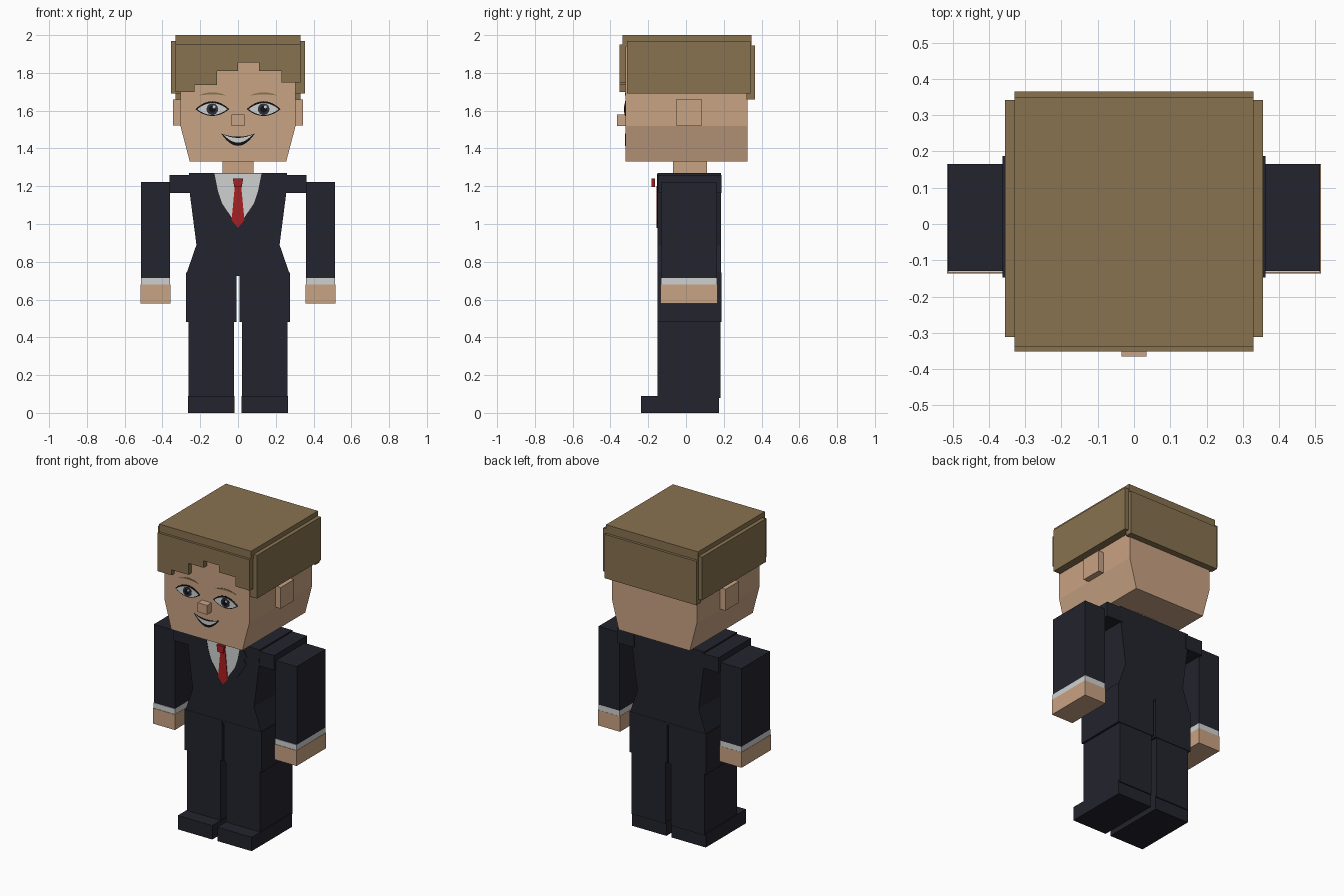
import bpy, bmesh, math

old = bpy.data.objects.get("Cube")
if old:
    bpy.data.objects.remove(old, do_unlink=True)


def material(name, r, g, b):
    lin = [((c / 255 + 0.055) / 1.055) ** 2.4 if c > 10 else c / 3294 for c in (r, g, b)]
    m = bpy.data.materials.new(name)
    m.use_nodes = True
    m.diffuse_color = (*lin, 1)
    bsdf = m.node_tree.nodes["Principled BSDF"]
    bsdf.inputs["Base Color"].default_value = (*lin, 1)
    bsdf.inputs["Roughness"].default_value = 0.8
    return m


SKIN = material("skin", 201, 163, 132)
HAIR = material("brown hair", 136, 114, 80)
SUIT = material("navy suit", 35, 35, 46)
WHITE = material("white cloth", 207, 209, 208)
RED = material("red tie", 168, 30, 32)
BLACK = material("black", 16, 15, 18)
IRIS = material("dark iris", 46, 48, 60)


def prism(name, outline, y0, y1, mat):
    """Extrude an x-z outline from y0 to y1."""
    bm = bmesh.new()
    front = [bm.verts.new((x, y0, z)) for x, z in outline]
    back = [bm.verts.new((x, y1, z)) for x, z in outline]
    n = len(outline)
    bm.faces.new(front)
    bm.faces.new(back[::-1])
    for i in range(n):
        j = (i + 1) % n
        bm.faces.new((front[j], front[i], back[i], back[j]))
    bmesh.ops.recalc_face_normals(bm, faces=bm.faces)
    mesh = bpy.data.meshes.new(name)
    bm.to_mesh(mesh)
    bm.free()
    mesh.materials.append(mat)
    ob = bpy.data.objects.new(name, mesh)
    bpy.context.collection.objects.link(ob)
    return ob


def box(name, x0, x1, y0, y1, z0, z1, mat):
    return prism(name, [(x0, z0), (x1, z0), (x1, z1), (x0, z1)], y0, y1, mat)


def symmetric(half):
    """Complete a right-hand outline with its mirror image."""
    return half + [(-x, z) for x, z in reversed(half) if x > 0]


def arc_band(cx, cz, w, top, bottom, n=12):
    """Shape between two parabolic arcs that share their end points."""
    ts = [-1 + 2 * i / n for i in range(n + 1)]
    low = [(cx + w * t, cz + bottom * (1 - t * t)) for t in ts]
    high = [(cx + w * t, cz + top * (1 - t * t)) for t in ts[1:-1]]
    return low + high[::-1]


def disc(cx, cz, r, n=14):
    return [(cx + r * math.cos(2 * math.pi * i / n), cz + r * math.sin(2 * math.pi * i / n))
            for i in range(n)]


def plate(name, outline, face_y, layer, mat):
    """Thin painted layer on a front face."""
    return prism(name, outline, face_y - 0.002 * layer, face_y + 0.002, mat)


FACE, CHEST = -0.32, -0.15

# Head, neck, nose
prism("head", symmetric([(0.255, 1.33), (0.305, 1.52), (0.305, 1.95)]), FACE, 0.325, SKIN)
box("neck", -0.083, 0.083, -0.07, 0.11, 1.26, 1.34, SKIN)
box("nose", -0.034, 0.034, -0.365, -0.31, 1.52, 1.58, SKIN)

# Hair: cap, back and stepped fringe
box("hair_top", -0.33, 0.33, -0.337, 0.348, 1.94, 2.0, HAIR)
box("hair_back", -0.33, 0.33, 0.32, 0.365, 1.66, 1.945, HAIR)
steps = [(-0.33, 1.70), (-0.23, 1.735), (-0.11, 1.81), (0, 1.855),
         (0.11, 1.81), (0.23, 1.75), (0.33, None)]
fringe = [(-0.33, 1.95)]
for (xa, z), (xb, _) in zip(steps, steps[1:]):
    fringe += [(xa, z), (xb, z)]
fringe.append((0.33, 1.95))
prism("hair_fringe", fringe, -0.352, -0.318, HAIR)

# Mouth
plate("mouth", arc_band(0, 1.48, 0.09, -0.018, -0.066), FACE, 1, BLACK)
plate("teeth", arc_band(0, 1.474, 0.078, -0.018, -0.043), FACE, 2, WHITE)

# Torso with tapered waist
prism("torso", symmetric([(0.27, 0.725), (0.27, 0.745), (0.22, 0.89), (0.255, 1.16), (0.26, 1.27)]),
      CHEST, 0.185, SUIT)

# Shirt front, tie and knot
plate("shirt", symmetric([(0, 0.985), (0.085, 1.11), (0.105, 1.17), (0.125, 1.268)]), CHEST, 1, WHITE)
plate("tie", symmetric([(0, 0.98), (0.034, 1.02), (0.017, 1.2)]), CHEST, 3, RED)
prism("tie_knot", symmetric([(0.02, 1.195), (0.027, 1.24)]), -0.182, -0.165, RED)

for side, s in (("left", 1), ("right", -1)):
    def mbox(name, x0, x1, *rest):
        return box(f"{side}_{name}", *sorted((s * x0, s * x1)), *rest)

    # Hair side and ear
    mbox("hair_side", 0.3, 0.355, -0.312, 0.342, 1.69, 1.97, HAIR)
    mbox("ear", 0.3, 0.343, -0.052, 0.085, 1.522, 1.66, SKIN)

    # Eye, layered from the lash line to the highlight
    ex, ez = s * 0.136, 1.608
    plate(f"{side}_eye_outline", arc_band(ex, ez, 0.09, 0.042, -0.036), FACE, 1, BLACK)
    plate(f"{side}_eye_white", arc_band(ex, ez, 0.08, 0.032, -0.031), FACE, 2, WHITE)
    plate(f"{side}_iris", disc(ex, ez, 0.031), FACE, 3, IRIS)
    plate(f"{side}_pupil", disc(ex, ez, 0.018), FACE, 4, BLACK)
    plate(f"{side}_eye_highlight", disc(ex + 0.009, ez + 0.012, 0.008, 8), FACE, 4.5, WHITE)
    plate(f"{side}_eyebrow", arc_band(ex, 1.679, 0.075, 0.018, 0.007), FACE, 1, HAIR)

    # Lapel with a notch
    lapel = [(0, 0.98), (0.085, 1.11), (0.105, 1.17), (0.125, 1.265), (0.15, 1.235),
             (0.17, 1.2), (0.15, 1.18), (0.165, 1.15), (0.1, 1.05)]
    plate(f"{side}_lapel", [(s * x, z) for x, z in lapel], CHEST, 2, SUIT)

    # Arm
    mbox("shoulder", 0.24, 0.363, -0.148, 0.188, 1.165, 1.26, SUIT)
    mbox("sleeve", 0.36, 0.513, -0.13, 0.165, 0.715, 1.222, SUIT)
    mbox("cuff", 0.36, 0.513, -0.133, 0.165, 0.68, 0.715, WHITE)
    mbox("hand", 0.358, 0.515, -0.136, 0.166, 0.58, 0.68, SKIN)

    # Leg
    mbox("thigh", 0.007, 0.276, -0.152, 0.187, 0.48, 0.742, SUIT)
    mbox("shin", 0.02, 0.262, -0.15, 0.183, 0.08, 0.49, SUIT)
    mbox("shoe", 0.018, 0.265, -0.238, 0.176, 0.0, 0.09, SUIT)
